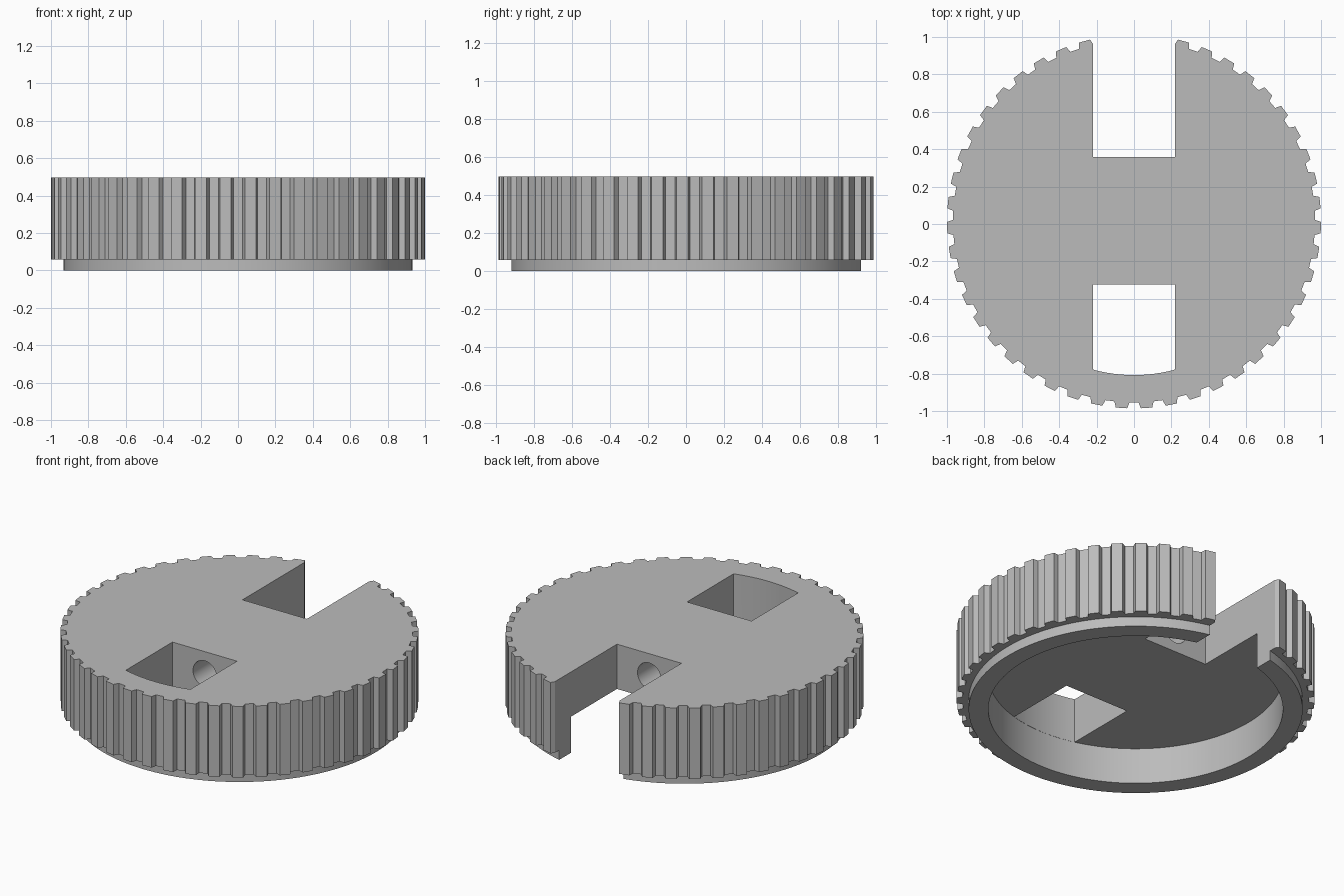
import bpy
import bmesh
from math import radians, sin, cos, asin, pi

# Remove the default cube
cube = bpy.data.objects.get("Cube")
if cube:
    bpy.data.objects.remove(cube, do_unlink=True)

CENTRE_Y = 0.014
TEETH = 47
TIP_R, ROOT_R, BASE_R, CAVITY_R = 1.0, 0.968, 0.933, 0.823
TOP, LIP, CEILING = 0.498, 0.06, 0.222
SLOT_HALF = 0.22
SLOT_BACK, SLOT_FRONT = 0.358, -0.324

grey = bpy.data.materials.new("plain_grey")
grey.use_nodes = True
colour = (0.5, 0.5, 0.5, 1)
grey.diffuse_color = colour
grey.node_tree.nodes["Principled BSDF"].inputs["Base Color"].default_value = colour


def polar(radius, angle):
    return radius * cos(angle), CENTRE_Y + radius * sin(angle)


def prism(name, outline, z0, z1):
    """Extrude a counter-clockwise outline from z0 to z1."""
    bm = bmesh.new()
    face = bm.faces.new([bm.verts.new((x, y, z0)) for x, y in outline])
    top = bmesh.ops.extrude_face_region(bm, geom=[face])["geom"]
    for v in top:
        if isinstance(v, bmesh.types.BMVert):
            v.co.z = z1
    bmesh.ops.recalc_face_normals(bm, faces=bm.faces)
    mesh = bpy.data.meshes.new(name)
    bm.to_mesh(mesh)
    bm.free()
    obj = bpy.data.objects.new(name, mesh)
    bpy.context.collection.objects.link(obj)
    mesh.materials.append(grey)
    return obj


def circle(radius, count=160):
    return [polar(radius, 2 * pi * i / count) for i in range(count)]


def combine(target, tool, operation):
    """Apply a boolean and discard the tool."""
    mod = target.modifiers.new("combine", "BOOLEAN")
    mod.operation = operation
    mod.solver = "EXACT"
    mod.object = tool
    bpy.context.view_layer.objects.active = target
    bpy.ops.object.modifier_apply(modifier=mod.name)
    bpy.data.objects.remove(tool, do_unlink=True)


# Toothed rim outline, with a gap centred on the front
pitch = 2 * pi / TEETH
tip, root = radians(1.75), radians(2.4)
outline = []
for i in range(TEETH):
    mid = -pi / 2 + (i + 0.5) * pitch
    outline += [polar(ROOT_R, mid - root), polar(TIP_R, mid - tip),
                polar(TIP_R, mid + tip), polar(ROOT_R, mid + root)]
knob = prism("toothed_cap", outline, LIP, TOP)

# Plain lip underneath
combine(knob, prism("lower_lip", circle(BASE_R), 0, LIP + 0.05), "UNION")

# Hollow underside
combine(knob, prism("cavity_cutter", circle(CAVITY_R), -0.1, CEILING), "DIFFERENCE")

# Open slot at the back, through the rim
s = SLOT_HALF
back = [(-s, SLOT_BACK), (s, SLOT_BACK), (s, 1.2), (-s, 1.2)]
combine(knob, prism("slot_cutter", back, -0.1, 0.7), "DIFFERENCE")

# Closed window at the front, ending in an arc along the cavity wall
arc_r = CAVITY_R - 0.001
spread = asin(s / arc_r)
arc = [polar(arc_r, -pi / 2 + spread * (i / 6 - 1)) for i in range(13)]
window = [(s, SLOT_FRONT), (-s, SLOT_FRONT)] + arc
combine(knob, prism("window_cutter", window, 0.15, 0.7), "DIFFERENCE")

# Pin bore joining the two openings through the central bridge
bpy.ops.mesh.primitive_cylinder_add(vertices=48, radius=0.08, depth=0.9,
                                    location=(0, 0.02, 0.361),
                                    rotation=(pi / 2, 0, 0))
combine(knob, bpy.context.object, "DIFFERENCE")

# Smooth round walls, crisp edges
bpy.ops.object.select_all(action="DESELECT")
knob.select_set(True)
bpy.context.view_layer.objects.active = knob
bpy.ops.object.shade_smooth_by_angle(angle=radians(25))
